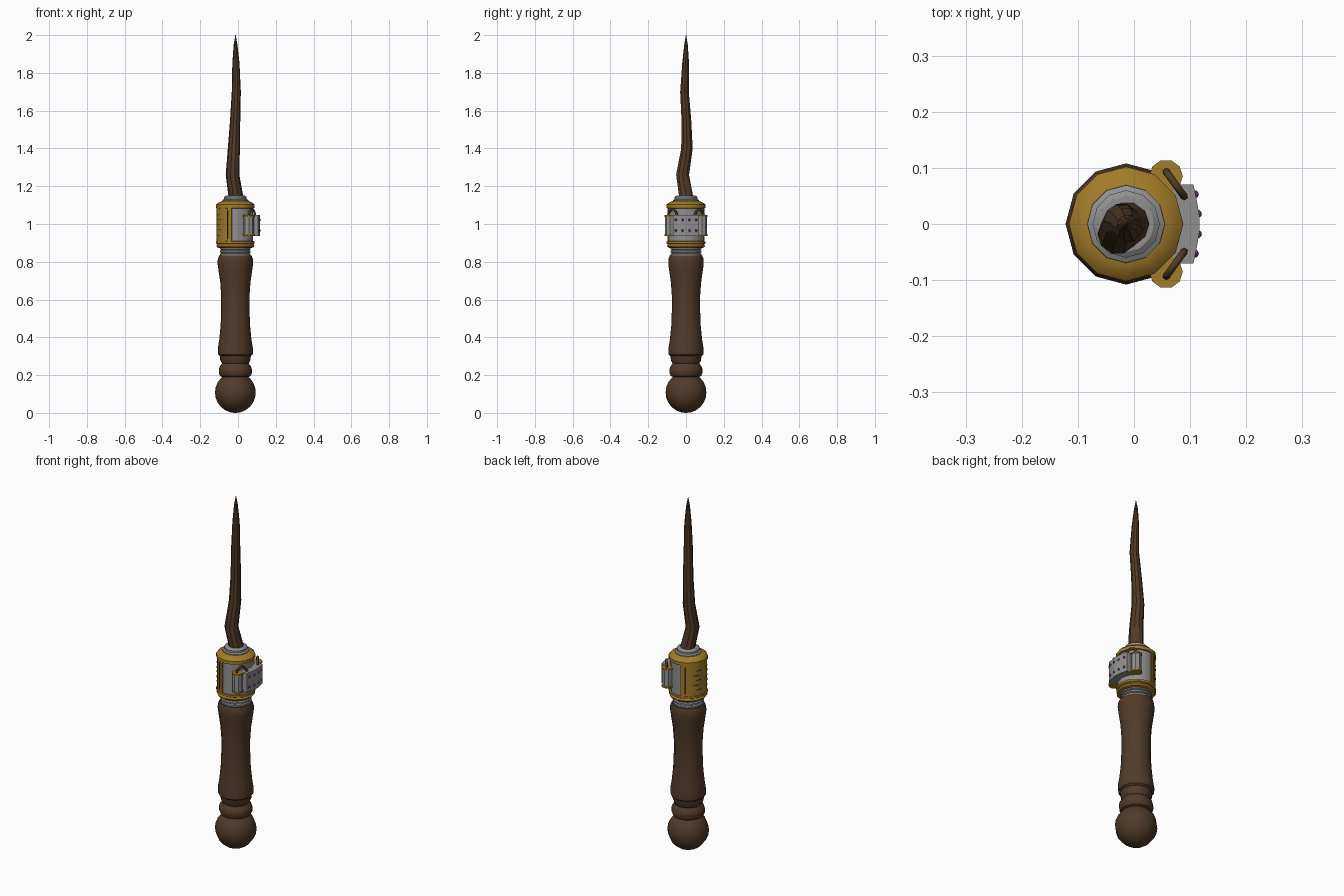
import bpy, bmesh, math
from mathutils import Vector

if "Cube" in bpy.data.objects:
    bpy.data.objects.remove(bpy.data.objects["Cube"])

CX = -0.014   # axis of the turned parts
SIDES = 12

def mat(name, c):
    m = bpy.data.materials.new(name)
    m.diffuse_color = (*c, 1)
    m.use_nodes = True
    m.node_tree.nodes["Principled BSDF"].inputs["Base Color"].default_value = m.diffuse_color
    return m

WOOD = mat("dark wood", (0.082, 0.044, 0.022))
GOLD = mat("old gold", (0.36, 0.20, 0.022))
STEEL = mat("grey steel", (0.28, 0.28, 0.28))
DARK = mat("dark slots", (0.05, 0.03, 0.015))
PURPLE = mat("purple gem", (0.22, 0.04, 0.26))

def finish(name, bm, m, smooth=35):
    bmesh.ops.recalc_face_normals(bm, faces=bm.faces)
    me = bpy.data.meshes.new(name)
    bm.to_mesh(me)
    bm.free()
    ob = bpy.data.objects.new(name, me)
    bpy.context.collection.objects.link(ob)
    me.materials.append(m)
    if smooth:
        bpy.context.view_layer.objects.active = ob
        ob.select_set(True)
        bpy.ops.object.shade_smooth_by_angle(angle=math.radians(smooth))
        ob.select_set(False)
    return ob

def loft(name, rings, m, sides=SIDES, smooth=35):
    """Skin of circles given as (x, y, z, radius)."""
    bm = bmesh.new()
    loops = [[bm.verts.new((x + r * math.cos(2 * math.pi * i / sides),
                            y + r * math.sin(2 * math.pi * i / sides), z))
              for i in range(sides)] for x, y, z, r in rings]
    for a, b in zip(loops, loops[1:]):
        for i in range(sides):
            j = (i + 1) % sides
            bm.faces.new((a[i], a[j], b[j], b[i]))
    bm.faces.new(loops[0][::-1])
    bm.faces.new(loops[-1])
    return finish(name, bm, m, smooth)

def turned(name, profile, m, smooth=35):
    return loft(name, [(CX, 0, z, r) for r, z in profile], m, smooth=smooth)

def prism(name, pts, z0, z1, m, smooth=0):
    bm = bmesh.new()
    f = bm.faces.new([bm.verts.new((x, y, z0)) for x, y in pts])
    top = bmesh.ops.extrude_face_region(bm, geom=[f])["geom"]
    bmesh.ops.translate(bm, verts=[v for v in top if isinstance(v, bmesh.types.BMVert)],
                        vec=(0, 0, z1 - z0))
    return finish(name, bm, m, smooth)

def arc_plate(name, a0, a1, r0, r1, z0, z1, m, steps=6):
    """Curved plate on the barrel, angles in degrees."""
    an = [math.radians(a0 + (a1 - a0) * i / steps) for i in range(steps + 1)]
    ring = lambda r, s: [(CX + r * math.cos(a), r * math.sin(a)) for a in s]
    return prism(name, ring(r1, an) + ring(r0, an[::-1]), z0, z1, m, 35)

# Handle: pommel, bead, collar and grip
R = 0.108
turned("pommel", [(max(R * math.sin(t), 0.004), R - R * math.cos(t))
                  for t in [math.pi * i / 12 for i in range(13)]], WOOD)
turned("bead", [(0.06, 0.185), (0.08, 0.195), (0.087, 0.21), (0.088, 0.228),
                (0.083, 0.245), (0.07, 0.262)], WOOD)
turned("collar", [(0.066, 0.25), (0.073, 0.265), (0.08, 0.28), (0.082, 0.302)], WOOD)
turned("grip", [(0.083, 0.302), (0.092, 0.31), (0.093, 0.34), (0.085, 0.39), (0.078, 0.46),
                (0.075, 0.54), (0.075, 0.62), (0.08, 0.69), (0.088, 0.745), (0.094, 0.79),
                (0.093, 0.815), (0.086, 0.832)], WOOD)

# Steel ferrule with three ribs
for i in range(3):
    z = 0.83 + i * 0.016
    turned(f"ferrule_rib_{i}", [(0.074, z), (0.081, z + 0.004), (0.081, z + 0.012),
                                (0.074, z + 0.016)], STEEL)

# Barrel with gold rims
turned("barrel", [(0.094, 0.88), (0.094, 1.10)], STEEL)
turned("lower_rim", [(0.08, 0.872), (0.096, 0.876), (0.101, 0.884), (0.096, 0.893),
                     (0.102, 0.897), (0.102, 0.908), (0.09, 0.91)], GOLD)
turned("upper_rim", [(0.09, 1.082), (0.102, 1.084), (0.102, 1.102), (0.092, 1.112),
                     (0.07, 1.122)], GOLD)
turned("blade_socket", [(0.07, 1.115), (0.069, 1.127), (0.06, 1.132), (0.06, 1.143),
                        (0.05, 1.15)], STEEL)

# Gold cover on the left with border strips and engraved slots
arc_plate("gold_cover", 102, 258, 0.09, 0.099, 0.905, 1.085, GOLD)
for s in (-1, 1):
    arc_plate(f"cover_edge_line_{s}", 180 + s * 64, 180 + s * 66, 0.096, 0.1, 0.92, 1.075, DARK, 1)
for i in range(5):
    for s in (-1, 1):
        c = 180 + s * (22 + 8 * (i % 2))
        arc_plate(f"cover_slot_{i}_{s}", c - 9, c + 9, 0.094, 0.1,
                  0.94 + i * 0.027, 0.943 + i * 0.027, DARK, 2)

# Clasp plate on the right
half = [(0.04, 0.07), (0.106, 0.07), (0.113, 0.036), (0.117, 0.012)]
prism("clasp_plate", half + [(x, -y) for x, y in half[::-1]], 0.937, 1.047, STEEL)

# Purple studs
for y in (-0.053, -0.018, 0.018, 0.053):
    for z in (0.965, 1.022):
        bm = bmesh.new()
        bmesh.ops.create_icosphere(bm, subdivisions=1, radius=0.008)
        x = 0.1165 - 0.008 * abs(y) / 0.053
        bmesh.ops.translate(bm, verts=bm.verts, vec=(x, y, z))
        finish("clasp_stud", bm, PURPLE)

# Side posts with gold caps, and wire loops to the clasp
for s, side in ((-1, "front"), (1, "back")):
    x, y = 0.057, s * 0.085
    loft(f"{side}_post", [(x, y, 0.945, 0.027), (x, y, 1.04, 0.027)], STEEL, 8)
    for z in (0.937, 1.038):
        loft(f"{side}_post_cap", [(x, y, z, 0.03), (x, y, z + 0.009, 0.03)], GOLD, 10)
    a, b = Vector((0.057, s * 0.094, 1.04)), Vector((0.09, s * 0.048, 1.04))
    cu = bpy.data.curves.new(f"{side}_wire_loop", "CURVE")
    cu.dimensions = "3D"
    cu.bevel_depth = 0.0065
    cu.bevel_resolution = 1
    cu.use_fill_caps = True
    sp = cu.splines.new("POLY")
    sp.points.add(8)
    for i, p in enumerate(sp.points):
        t = math.pi * i / 8
        p.co = (*(a.lerp(b, (1 - math.cos(t)) / 2) + Vector((0, 0, 0.037 * math.sin(t)))), 1)
    cu.materials.append(WOOD)
    bpy.context.collection.objects.link(bpy.data.objects.new(f"{side}_wire_loop", cu))

# Crooked wooden shaft tapering to a point
loft("shaft", [(-0.008, 0.004, 1.12, 0.042), (-0.012, 0, 1.15, 0.039),
               (-0.029, -0.018, 1.26, 0.036), (-0.022, 0.005, 1.40, 0.032),
               (-0.015, 0.002, 1.55, 0.027), (-0.009, -0.008, 1.70, 0.024),
               (-0.011, -0.002, 1.85, 0.019), (-0.013, 0, 1.95, 0.01),
               (-0.013, 0, 2.0, 0.001)], WOOD, 10)
